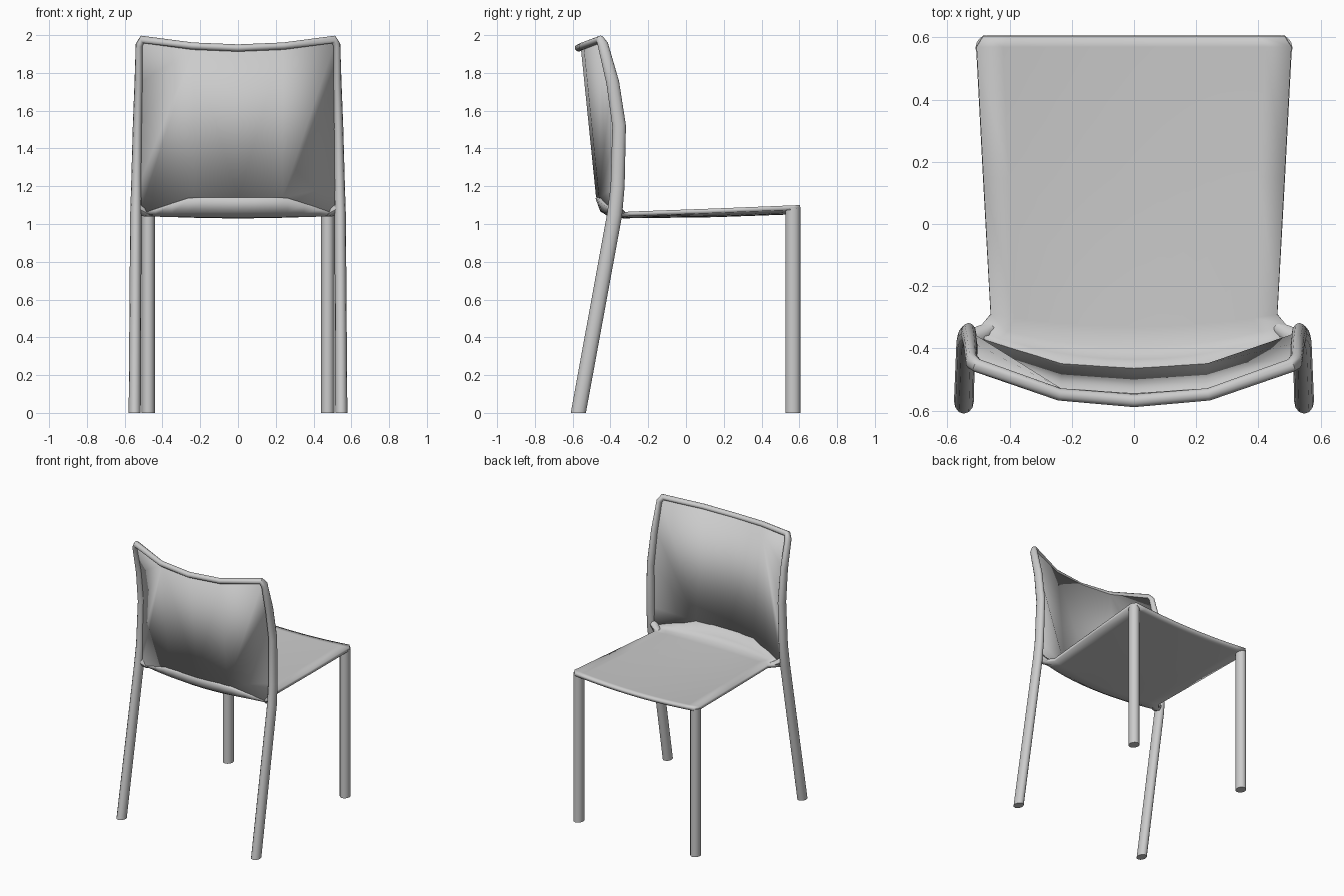
import bpy, bmesh, math
from mathutils import Vector

if "Cube" in bpy.data.objects:
    bpy.data.objects.remove(bpy.data.objects["Cube"], do_unlink=True)

grey = bpy.data.materials.new("light grey")
grey.use_nodes = True
COLOUR = (0.6, 0.6, 0.6, 1)
grey.diffuse_color = COLOUR
grey.node_tree.nodes["Principled BSDF"].inputs["Base Color"].default_value = COLOUR


def finish(name, verts, faces, thickness=0, angle=30):
    mesh = bpy.data.meshes.new(name)
    mesh.from_pydata(verts, [], faces)
    bm = bmesh.new()
    bm.from_mesh(mesh)
    bmesh.ops.recalc_face_normals(bm, faces=bm.faces)
    bm.to_mesh(mesh)
    bm.free()
    mesh.materials.append(grey)
    ob = bpy.data.objects.new(name, mesh)
    bpy.context.collection.objects.link(ob)
    if thickness:
        mod = ob.modifiers.new("thickness", "SOLIDIFY")
        mod.thickness = thickness
        mod.offset = 0
    bpy.ops.object.select_all(action="DESELECT")
    ob.select_set(True)
    bpy.context.view_layer.objects.active = ob
    bpy.ops.object.shade_smooth_by_angle(angle=math.radians(angle))
    return ob


def tube(name, path, sides=12):
    """Sweep an ellipse along points of x, y, z, cross radius, depth radius."""
    pts = [Vector(p[:3]) for p in path]
    verts, faces = [], []
    for i, p in enumerate(path):
        if i in (0, len(path) - 1) and p[2] < 0.01:
            tangent = Vector((0, 0, 1 if i == 0 else -1))  # feet cut flat
        else:
            a, b = pts[max(i - 1, 0)], pts[min(i + 1, len(pts) - 1)]
            tangent = ((pts[i] - a).normalized() + (b - pts[i]).normalized()).normalized()
        depth = Vector((0, 1, 0))
        depth = (depth - tangent * depth.dot(tangent)).normalized()
        cross = tangent.cross(depth)
        for k in range(sides):
            t = math.tau * k / sides
            verts.append(pts[i] + cross * p[3] * math.cos(t) + depth * p[4] * math.sin(t))
    for i in range(len(path) - 1):
        for k in range(sides):
            n = (k + 1) % sides
            faces.append((i * sides + k, i * sides + n, (i + 1) * sides + n, (i + 1) * sides + k))
    last = (len(path) - 1) * sides
    faces += [tuple(range(sides)), tuple(range(last, last + sides))]
    return finish(name, verts, faces, angle=45)


# Back frame: both rear legs and the top rail in one bent tube
half = [
    (0.547, -0.57, 0, 0.032, 0.04),
    (0.541, -0.378, 1.05, 0.03, 0.04),
    (0.538, -0.362, 1.2, 0.028, 0.037),
    (0.532, -0.354, 1.52, 0.025, 0.036),
    (0.526, -0.388, 1.75, 0.022, 0.034),
    (0.522, -0.44, 1.95, 0.02, 0.028),
    (0.505, -0.455, 1.977, 0.022, 0.022),
    (0.24, -0.548, 1.942, 0.019, 0.02),
]
middle = [(0, -0.568, 1.932, 0.019, 0.021)]
tube("back_frame", half + middle + [(-p[0],) + p[1:] for p in reversed(half)])

# Front legs
for side, name in ((1, "left_front_leg"), (-1, "right_front_leg")):
    tube(name, [(side * 0.475, 0.566, 0, 0.035, 0.04), (side * 0.475, 0.566, 1.085, 0.035, 0.04)])

# Seat: sagging shell that curls up to meet the backrest
# rows: y at edge, y at centre, half width, z at edge, z at centre
rows = [
    (0.605, 0.605, 0.485, 1.088, 1.065),
    (0.57, 0.57, 0.507, 1.087, 1.063),
    (0.15, 0.15, 0.485, 1.07, 1.048),
    (-0.29, -0.33, 0.461, 1.054, 1.042),
    (-0.325, -0.40, 0.49, 1.052, 1.046),
    (-0.345, -0.445, 0.52, 1.054, 1.075),
    (-0.36, -0.468, 0.525, 1.058, 1.14),
]
steps = 12
verts, faces = [], []
for r, (ye, yc, w, ze, zc) in enumerate(rows):
    for i in range(steps + 1):
        u = 2 * i / steps - 1
        bend = min(1, (1 - abs(u)) / 0.54) if r == len(rows) - 1 else 1 - u * u
        verts.append((u * w, ye + (yc - ye) * bend, ze + (zc - ze) * bend))
n = steps + 1
for r in range(len(rows) - 1):
    for i in range(steps):
        a = r * n + i
        faces.append((a, a + 1, a + n + 1, a + n))
finish("seat", verts, faces, thickness=0.024, angle=50)

# Backrest: three flat middle strips and folded wings that follow the legs
edge = [(0.52, -0.365, 1.05), (0.524, -0.365, 1.2), (0.52, -0.357, 1.52),
        (0.515, -0.39, 1.75), (0.51, -0.445, 1.96)]
verts = [(0, -0.47, 1.14), (0, -0.55, 1.925)]
faces = []
for side in (-1, 1):
    base = len(verts)
    verts += [(side * 0.235, -0.455, 1.14), (side * 0.235, -0.535, 1.93)]
    verts += [(side * x, y, z) for x, y, z in edge]
    low, top, rim = base, base + 1, base + 2
    faces.append((0, low, top, 1))
    pivot = top if side < 0 else low
    faces.append((low, rim, top) if side < 0 else (low, rim + 4, top))
    faces += [(pivot, rim + i, rim + i + 1) for i in range(4)]
finish("backrest", verts, faces, thickness=0.012, angle=20)

# Brackets joining the seat to the rear legs
for side, name in ((1, "left_bracket"), (-1, "right_bracket")):
    tube(name, [(side * 0.45, -0.33, 1.05, 0.012, 0.02), (side * 0.49, -0.355, 1.06, 0.022, 0.03),
                (side * 0.54, -0.375, 1.09, 0.03, 0.03)], sides=8)
